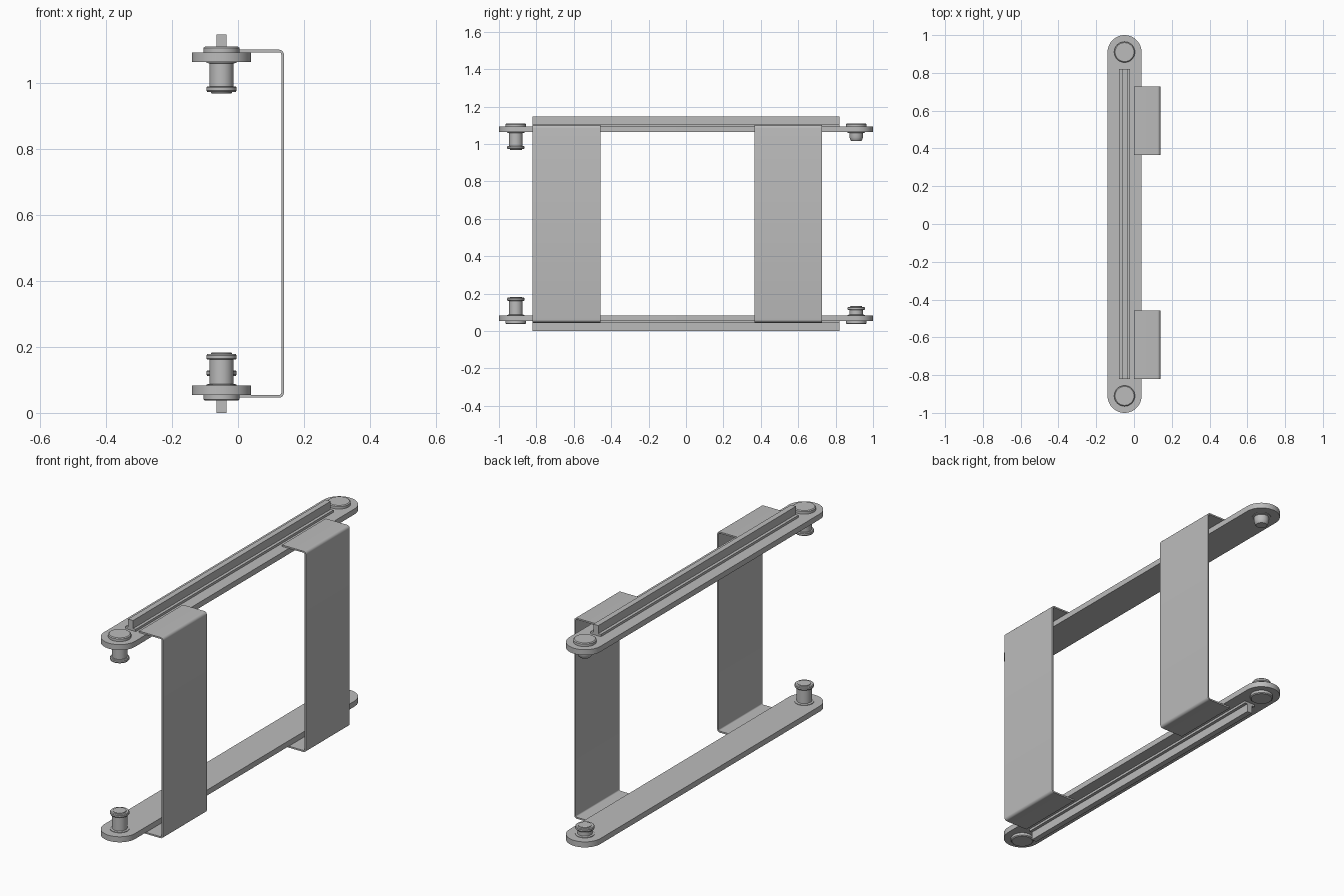
import bpy, bmesh, math

if "Cube" in bpy.data.objects:
    bpy.data.objects.remove(bpy.data.objects["Cube"])

metal = bpy.data.materials.new("grey_metal")
metal.diffuse_color = (0.5, 0.5, 0.5, 1)
metal.use_nodes = True
metal.node_tree.nodes["Principled BSDF"].inputs["Base Color"].default_value = metal.diffuse_color

CX = -0.05       # centre line of the bars
MID = 0.573      # mid height, top and bottom halves mirror about it


def finish(name, bm, smooth=False):
    bmesh.ops.recalc_face_normals(bm, faces=bm.faces)
    me = bpy.data.meshes.new(name)
    bm.to_mesh(me)
    bm.free()
    me.materials.append(metal)
    ob = bpy.data.objects.new(name, me)
    bpy.context.collection.objects.link(ob)
    if smooth:
        bpy.ops.object.select_all(action='DESELECT')
        ob.select_set(True)
        bpy.context.view_layer.objects.active = ob
        bpy.ops.object.shade_smooth_by_angle(angle=math.radians(30))
    return ob


def prism(name, points, offset, smooth=False):
    """Extrude a closed outline along an offset."""
    bm = bmesh.new()
    face = bm.faces.new([bm.verts.new(p) for p in points])
    geo = bmesh.ops.extrude_face_region(bm, geom=[face])
    verts = [g for g in geo["geom"] if isinstance(g, bmesh.types.BMVert)]
    bmesh.ops.translate(bm, vec=offset, verts=verts)
    return finish(name, bm, smooth)


def lathe(name, profile, y, n=40):
    """Revolve (radius, z) points around a vertical axis on the bar centre."""
    bm = bmesh.new()
    rings = [[bm.verts.new((CX + r * math.cos(2 * math.pi * i / n),
                            y + r * math.sin(2 * math.pi * i / n), z))
              for i in range(n)] for r, z in profile]
    for a, b in zip(rings, rings[1:]):
        for i in range(n):
            j = (i + 1) % n
            bm.faces.new((a[i], a[j], b[j], b[i]))
    bm.faces.new(rings[0])
    bm.faces.new(rings[-1])
    return finish(name, bm, True)


def pin_profile(length, collar):
    """Pin as (radius, distance from the outer head face)."""
    head = [(0.05, 0), (0.055, 0.004), (0.055, 0.018), (0.046, 0.018),
            (0.046, 0.049), (0.036, 0.051)]
    if not collar:
        return head + [(0.036, length - 0.02), (0.031, length - 0.004), (0.027, length)]
    c = length - 0.022
    return head + [(0.036, c), (0.043, c), (0.046, c + 0.004), (0.046, c + 0.013),
                   (0.043, c + 0.017), (0.032, c + 0.017), (0.032, length - 0.002),
                   (0.029, length)]


def half(side, s):
    def z(v):
        return MID + s * (v - MID)

    # bar with round ends
    outline = []
    for end, start in ((0.91, 0), (-0.91, math.pi)):
        for i in range(25):
            a = start + math.pi * i / 24
            outline.append((CX + 0.09 * math.cos(a), end + 0.09 * math.sin(a), z(1.063)))
    prism(side + "_bar", outline, (0, 0, s * 0.029), True)

    # T-shaped rail on the outer face of the bar
    tee = [(-0.03, 1.092), (0.03, 1.092), (0.03, 1.104), (0.0145, 1.104),
           (0.0145, 1.146), (-0.0145, 1.146), (-0.0145, 1.104), (-0.03, 1.104)]
    prism(side + "_rail", [(CX + x, -0.82, z(h)) for x, h in tee], (0, 1.64, 0))

    # pins at both ends
    top = s > 0
    pins = (("front", -0.91, 0.142 if top else 0.146, True),
            ("rear", 0.91, 0.093 if top else 0.097, not top))
    for end, y, length, collar in pins:
        prof = [(r, z(1.109 - d)) for r, d in pin_profile(length, collar)]
        lathe(f"{side}_{end}_pin", prof, y)


half("upper", 1)
half("lower", -1)


# bent sheet brackets joining the two bars
def bend(r, zc, a0, a1, xc=0.124):
    return [(xc + r * math.cos(a0 + (a1 - a0) * i / 5),
             zc + r * math.sin(a0 + (a1 - a0) * i / 5)) for i in range(6)]


Q = math.pi / 2
LO, HI = 0.061, 1.085
outer = [(0, HI + 0.015)] + bend(0.015, HI, Q, 0) + bend(0.015, LO, 0, -Q) + [(0, LO - 0.015)]
inner = [(0, LO - 0.007)] + bend(0.007, LO, -Q, 0) + bend(0.007, HI, 0, Q) + [(0, HI + 0.007)]
for name, y in (("front_bracket", -0.82), ("rear_bracket", 0.365)):
    prism(name, [(x, y, h) for x, h in outer + inner], (0, 0.363, 0), True)
